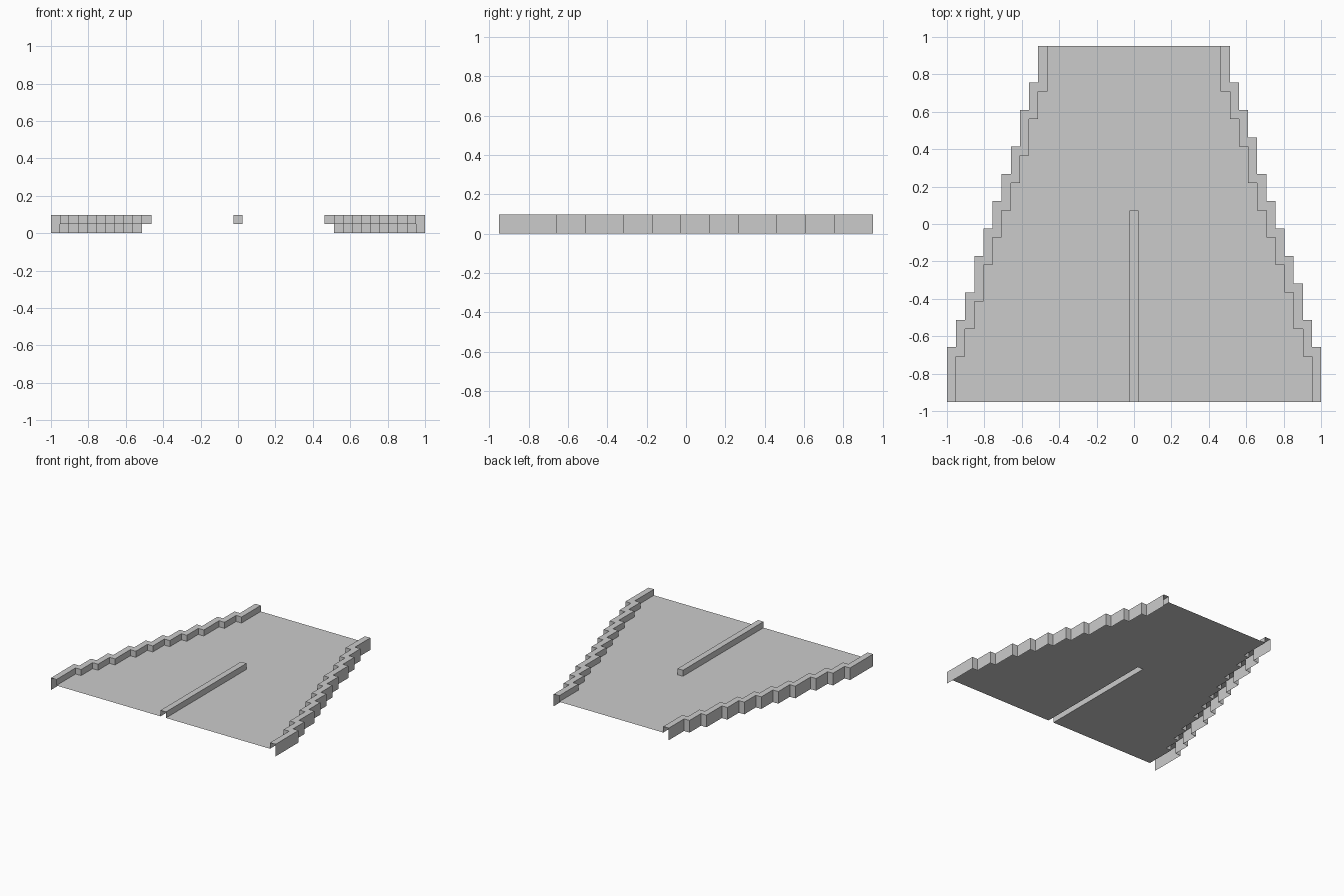
import bpy

if "Cube" in bpy.data.objects:
    bpy.data.objects.remove(bpy.data.objects["Cube"])

C = 2 / 41                 # grid cell size
Y0 = -19.5 * C             # front edge
FLOOR, TOP = 0.0488, 0.0976
RIGHT = [6, 9, 13, 16, 19, 22, 25, 29, 32, 35, 39]   # step ends, in cells from the front
LEFT = [6, 9, 12, 16, 19, 22, 25, 28, 32, 35, 39]


def stair(ends, side, inset=0):
    """Stepped outline from front to back, moved inward by `inset` cells."""
    pts, start = [], 0
    for i, end in enumerate(ends):
        stop = end if end == 39 else end - inset
        x = side * (1 - (i + inset) * C)
        pts += [(x, Y0 + start * C), (x, Y0 + stop * C)]
        start = stop
    return pts


def cap(pts, z):
    return [(x, y, z) for x, y in pts]


def wall(pts, z0, z1):
    return [[(*a, z0), (*b, z0), (*b, z1), (*a, z1)] for a, b in zip(pts, pts[1:])]


def make(name, faces, flip=False):
    verts, index, polys = [], {}, []
    for face in faces:
        poly = []
        for v in face:
            key = tuple(round(c, 5) for c in v)
            if key not in index:
                index[key] = len(verts)
                verts.append(key)
            poly.append(index[key])
        polys.append(poly[::-1] if flip else poly)
    mesh = bpy.data.meshes.new(name)
    mesh.from_pydata(verts, [], polys)
    mesh.update()
    bpy.context.collection.objects.link(bpy.data.objects.new(name, mesh))


# stepped side rims: outer wall, top ledge, inner wall (open underneath and at the ends)
for name, ends, side in (("right_rim", RIGHT, 1), ("left_rim", LEFT, -1)):
    outer, inner = stair(ends, side), stair(ends, side, 1)
    faces = wall(outer, 0, TOP) + wall(inner[::-1], FLOOR, TOP)
    faces.append(cap(outer + inner[::-1], TOP))
    make(name, faces, flip=side < 0)

# centre divider: hollow ridge, open at the front
h, yr = C / 2, Y0 + 21 * C
ridge = [(h, Y0), (h, yr), (-h, yr), (-h, Y0)]
make("centre_divider", wall(ridge, FLOOR, TOP) + [cap(ridge, TOP)])

# thin floor sheet with a slot beneath the divider
outline = stair(RIGHT, 1, 1) + stair(LEFT, -1, 1)[::-1] + ridge[::-1]
make("floor", [cap(outline, FLOOR)])
